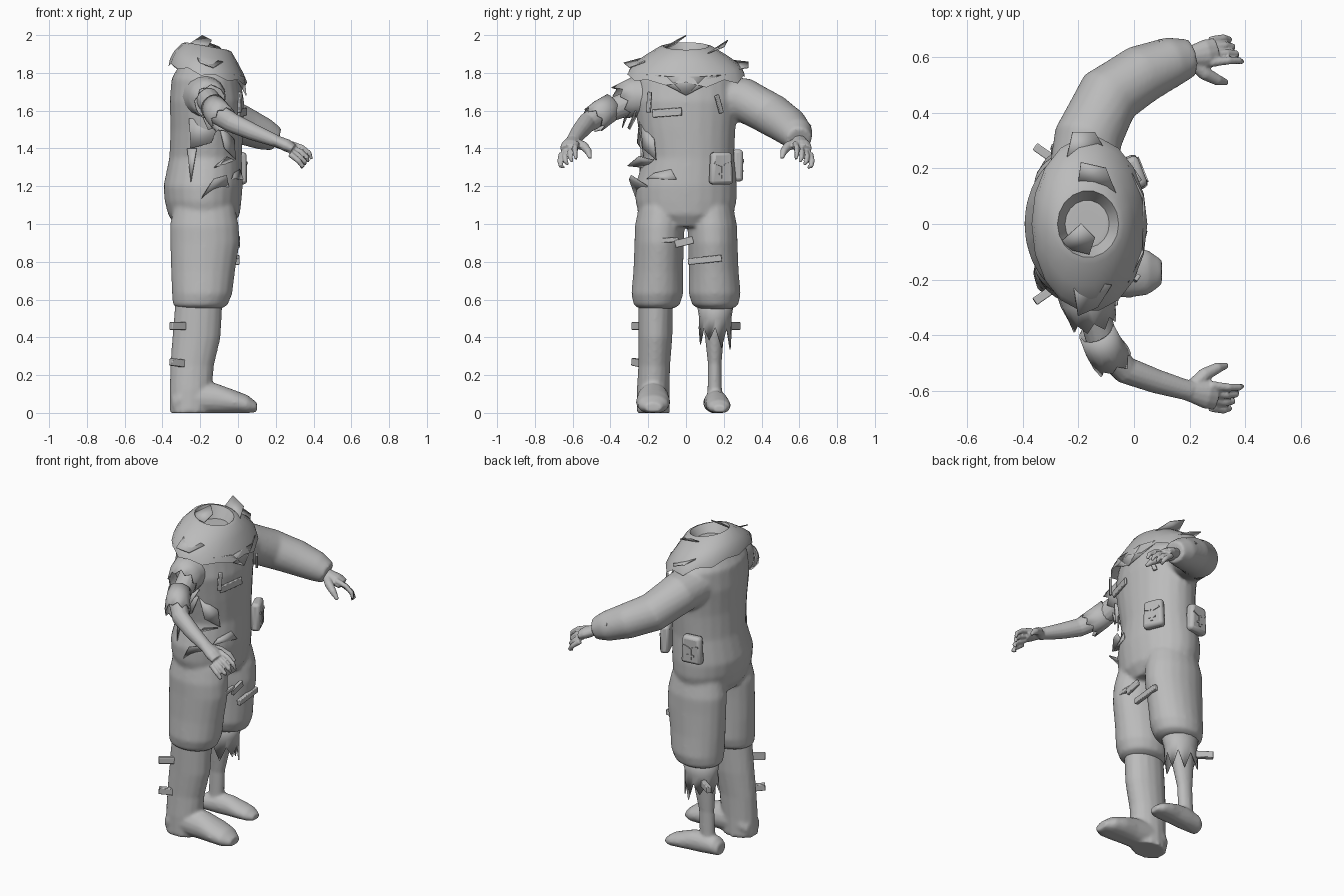
import bpy, bmesh, math, random
from mathutils import Vector, Euler

random.seed(4)
X, Y, Z = Vector((1, 0, 0)), Vector((0, 1, 0)), Vector((0, 0, 1))
grey = bpy.data.materials.new("plain_grey")
grey.diffuse_color = (0.5, 0.5, 0.5, 1)


def finish(name, bm, solid=0, bevel=0):
    bmesh.ops.recalc_face_normals(bm, faces=bm.faces)
    me = bpy.data.meshes.new(name)
    bm.to_mesh(me)
    bm.free()
    me.materials.append(grey)
    for p in me.polygons:
        p.use_smooth = True
    me.set_sharp_from_angle(angle=math.radians(40))
    ob = bpy.data.objects.new(name, me)
    bpy.context.collection.objects.link(ob)
    if solid:
        m = ob.modifiers.new("thickness", 'SOLIDIFY')
        m.thickness = solid
    if bevel:
        m = ob.modifiers.new("soft_edges", 'BEVEL')
        m.width, m.segments = bevel, 2
    return ob


def fuse(name, parts, voxel, smooth):
    """Melt overlapping tubes into one continuous skin."""
    bm = bmesh.new()
    for ob in parts:
        bm.from_mesh(ob.data)
        bpy.data.objects.remove(ob)
    ob = finish(name, bm)
    m = ob.modifiers.new("melt", 'REMESH')
    m.mode, m.voxel_size, m.use_smooth_shade = 'VOXEL', voxel, True
    m = ob.modifiers.new("relax", 'SMOOTH')
    m.factor, m.iterations = 0.5, smooth
    return ob


def tube(name, rings, ref=X, axis=None, n=16, jag=0, cap_start=True, solid=0):
    """Loft rings (x, y, z, radius along ref, radius across, optional tilt)."""
    bm = bmesh.new()
    cs = [Vector(r[:3]) for r in rings]
    loops = []
    for i, r in enumerate(rings):
        t = axis or (cs[min(i + 1, len(cs) - 1)] - cs[max(i - 1, 0)]).normalized()
        u = (ref - t * ref.dot(t)).normalized()
        v = t.cross(u)
        tilt = r[5] if len(r) > 5 else 0
        loop = []
        for k in range(n):
            a = 2 * math.pi * k / n
            p = cs[i] + u * r[3] * math.cos(a) + v * r[4] * math.sin(a)
            p += Z * tilt * math.cos(a)
            if jag and i == len(rings) - 1:      # ragged end
                p += t * jag * (random.uniform(0.3, 1) if k % 2 else -0.2)
            p.z = max(p.z, 0)
            loop.append(bm.verts.new(p))
        loops.append(loop)
    for a, b in zip(loops, loops[1:]):
        for k in range(n):
            bm.faces.new((a[k], a[(k + 1) % n], b[(k + 1) % n], b[k]))
    if cap_start:
        bm.faces.new(loops[0])
    if not jag:
        bm.faces.new(loops[-1])
    return finish(name, bm, solid)


def box(name, loc, size, rot=(0, 0, 0), bevel=0, taper=1):
    bm = bmesh.new()
    bmesh.ops.create_cube(bm, size=1)
    e = Euler([math.radians(a) for a in rot]).to_matrix()
    for v in bm.verts:
        if v.co.z > 0:
            v.co.y *= taper
        v.co = e @ Vector([c * s for c, s in zip(v.co, size)]) + Vector(loc)
    return finish(name, bm, bevel=bevel)


def scrap(name, *pts):
    """Torn flat piece of cloth."""
    bm = bmesh.new()
    bm.faces.new([bm.verts.new(p) for p in pts])
    bmesh.ops.triangulate(bm, faces=bm.faces)
    return finish(name, bm, 0.005)


# Body: torso pinched on the torn side, both trouser legs, full sleeve
body = [tube("torso", [
    (-.18, 0, .985, .15, .15), (-.18, 0, 1.05, .19, .25), (-.185, 0, 1.12, .203, .268),
    (-.185, 0, 1.2, .21, .27),
    (-.172, .015, 1.35, .192, .24), (-.165, .005, 1.5, .192, .257), (-.165, 0, 1.65, .197, .277),
    (-.17, 0, 1.77, .182, .26), (-.17, 0, 1.86, .13, .18), (-.17, 0, 1.88, .08, .09)], axis=Z, n=24)]
for s in (-1, 1):
    body.append(tube("trouser_leg", [
        (-.18, s * .125, 1.17, .13, .09), (-.178, s * .132, 1.08, .165, .12),
        (-.178, s * .139, .99, .183, .132),
        (-.175, s * .142, .9, .184, .131), (-.185, s * .147, .75, .17, .132),
        (-.19, s * .152, .63, .16, .138), (-.2, s * .155, .57, .145, .122),
        (-.2, s * .158, .55, .11, .085)], axis=Z, n=20))
body.append(tube("long_sleeve", [
    (-.18, .16, 1.67, .12, .13), (-.165, .31, 1.655, .118, .123), (-.09, .46, 1.575, .112, .117),
    (.03, .54, 1.52, .102, .107), (.14, .585, 1.475, .086, .09), (.205, .598, 1.448, .064, .068)],
    ref=Z, n=20))
fuse("jacket_and_trousers", body, .0105, 10)
scrap("cuff_scrap", (.18, .64, 1.49), (.2, .6, 1.51), (.1, .64, 1.545), (.09, .665, 1.52))

# Draped collar with open neck
tube("collar", [
    (-.17, 0, 1.87, .075, .08), (-.165, 0, 1.942, .11, .12, -.02), (-.165, 0, 1.935, .13, .145, -.022),
    (-.17, 0, 1.885, .168, .225, -.03), (-.165, 0, 1.835, .195, .295, -.04),
    (-.16, 0, 1.795, .208, .315, -.05)], axis=-Z, n=18, jag=.03)
scrap("neck_scrap", (-.28, -.08, 1.94), (-.16, -.11, 1.94), (-.14, -.05, 1.975), (-.19, .0, 2.0))
scrap("neck_scrap", (-.06, .1, 1.9), (-.2, .15, 1.93), (-.19, .22, 1.975), (-.1, .2, 1.94))
scrap("shoulder_scrap", (-.1, .26, 1.82), (-.24, .24, 1.87), (-.22, .33, 1.86), (-.14, .33, 1.83))
scrap("shoulder_scrap", (-.08, -.22, 1.86), (-.22, -.2, 1.89), (-.2, -.33, 1.855), (-.13, -.3, 1.83))
scrap("collar_point", (-.02, -.21, 1.79), (.035, -.1, 1.78), (.045, 0, 1.68))
scrap("collar_point", (-.02, .21, 1.79), (.035, .1, 1.78), (.045, 0, 1.68))
scrap("collar_point", (.035, -.1, 1.78), (.035, .1, 1.78), (.045, 0, 1.68))


# Feet: shared profile for the boot and the bare foot, toe turned by splay
def foot(y, sx, sy, sz, splay):
    prof = [(-.35, .05, .05, .06), (-.31, .07, .07, .08), (-.2, .075, .085, .084), (-.11, .07, .08, .084),
            (-.02, .056, .062, .09), (.05, .042, .05, .08), (.1, .028, .025, .045)]
    return tube("foot", [(-.35 + (x + .35) * sx, y + splay * (x + .35), z * sz, a * sz, b * sy)
                         for x, z, a, b in prof], ref=Z, axis=X)


fuse("boot", [tube("boot_shaft", [
    (-.205, -.16, .62, .125, .092), (-.22, -.162, .4, .128, .09), (-.243, -.168, .25, .116, .084),
    (-.25, -.174, .12, .112, .087), (-.255, -.174, 0, .108, .088)], axis=Z),
    foot(-.174, 1, 1.02, 1.03, 0)], .011, 3)
fuse("bare_leg", [tube("bare_calf", [
    (-.22, .15, .6, .075, .065), (-.235, .15, .42, .07, .052), (-.25, .152, .26, .047, .036),
    (-.255, .152, .13, .047, .038), (-.265, .152, .02, .055, .044)], axis=Z),
    foot(.147, .78, .74, .76, .07)], .009, 3)
tube("ragged_trouser_cuff", [(-.21, .155, .59, .12, .1), (-.215, .155, .5, .1, .085),
                             (-.22, .155, .43, .105, .088)], axis=-Z, jag=.1, cap_start=False, solid=.006)

# Torn sleeve pieces on the other arm
tube("short_sleeve", [
    (-.18, -.17, 1.675, .12, .12), (-.165, -.28, 1.67, .105, .1), (-.15, -.335, 1.65, .095, .085)],
     ref=Z, jag=.03, solid=.006)
tube("elbow_wrap", [(-.135, -.385, 1.625, .072, .066), (-.11, -.44, 1.59, .075, .07),
                    (-.08, -.485, 1.555, .074, .074)], ref=Z, jag=.03, cap_start=False, solid=.006)
scrap("sleeve_rag", (-.08, -.27, 1.6), (-.2, -.25, 1.6), (-.16, -.3, 1.5), (-.12, -.31, 1.51))
scrap("sleeve_rag", (-.1, -.32, 1.6), (-.2, -.3, 1.6), (-.14, -.34, 1.51))
scrap("elbow_rag", (-.05, -.42, 1.6), (-.08, -.5, 1.56), (-.02, -.46, 1.57))

# Forearm, palm, four curled fingers and thumb
for side, s in (("right", -1), ("left", 1)):
    parts = [tube("palm", [
        (.15, s * .585, 1.462, .03, .034), (.21, s * .602, 1.437, .03, .04),
        (.26, s * .612, 1.415, .034, .052), (.295, s * .618, 1.397, .026, .05)], ref=Z, n=12)]
    for i in range(4):
        parts.append(tube("finger", [
            (.275, s * (.58 + .026 * i), 1.425 - .018 * i, .017, .017),
            (.34 - .006 * i, s * (.587 + .027 * i), 1.405 - .024 * i, .0145, .0145),
            (.378 - .012 * i, s * (.587 + .025 * i), 1.375 - .023 * i, .013, .013),
            (.39 - .018 * i, s * (.582 + .021 * i), 1.343 - .015 * i, .008, .008)], ref=Y, n=8))
    parts.append(tube("thumb", [
        (.205, s * .59, 1.43, .028, .028), (.255, s * .54, 1.412, .025, .025),
        (.3, s * .517, 1.385, .02, .02), (.335, s * .508, 1.35, .01, .01)], ref=Z, n=10))
    if s < 0:
        parts.append(tube("forearm", [
            (-.16, -.25, 1.66, .066, .062), (-.11, -.44, 1.587, .06, .056), (-.03, -.525, 1.535, .053, .05),
            (.08, -.565, 1.487, .045, .044), (.2, -.6, 1.44, .033, .036)], ref=Z, n=14))
    fuse(side + "_hand", parts, .0055, 2)

# Torn cloth at the waist
scrap("waist_flap", (-.03, -.21, 1.24), (.03, -.05, 1.235), (.01, -.08, 1.29), (-.02, -.17, 1.27))
scrap("waist_flap", (-.02, -.17, 1.34), (-.13, -.22, 1.3), (-.1, -.31, 1.31), (-.06, -.25, 1.36))
scrap("waist_flap", (-.05, -.2, 1.2), (-.2, -.26, 1.13), (-.13, -.3, 1.24), (-.06, -.29, 1.26))
scrap("waist_flap", (-.02, -.17, 1.45), (-.1, -.24, 1.53), (-.07, -.23, 1.4), (-.01, -.16, 1.34))
scrap("waist_flap", (-.1, -.25, 1.54), (-.26, -.24, 1.56), (-.25, -.24, 1.4), (-.14, -.26, 1.43))
scrap("waist_flap", (-.22, -.24, 1.4), (-.27, -.215, 1.4), (-.25, -.25, 1.22))


# Pouches with a simple raised face
def pouch(loc, turn):
    box("pouch", loc, (.055, .13, .17), (0, 0, turn), .018, .88)
    rot = Euler((0, 0, math.radians(turn))).to_matrix()
    for name, y, z, w, h, roll in (("brow", -.027, .022, .042, .012, -20), ("brow", .027, .022, .042, .012, 20),
                                   ("nose", 0, -.02, .016, .07, 0), ("mouth", 0, -.03, .045, .012, 0)):
        p = Vector(loc) + rot @ Vector((.027, y, z))
        box("pouch_" + name, p, (.01, w, h), (roll, 0, turn))


pouch((.005, .185, 1.295), 22)
pouch((-.235, .27, 1.31), 97)

# Cloth straps and stitches
for name, loc, size, rot in [
    ("chest_stitch", (.01, -.195, 1.645), (.015, .025, .11), (-4, 0, -35)),
    ("chest_stitch", (.022, -.1, 1.59), (.015, .16, .042), (4, 0, -14)),
    ("chest_stitch", (.008, .175, 1.635), (.015, .025, .1), (18, 0, 35)),
    ("thigh_strap", (-.005, -.09, .915), (.02, .1, .025), (3, 0, 0)),
    ("thigh_strap", (.0, -.01, .905), (.02, .1, .04), (14, 0, 0)),
    ("thigh_strap", (-.005, .1, .81), (.025, .18, .035), (6, 0, 0)),
    ("shin_strap", (-.315, -.25, .46), (.1, .03, .04), (0, 0, 35)),
    ("shin_strap", (-.315, -.25, .265), (.1, .03, .04), (0, 6, 35)),
    ("shin_strap", (-.315, .25, .46), (.1, .03, .04), (0, 0, -35)),
]:
    box(name, loc, size, rot, .004)
